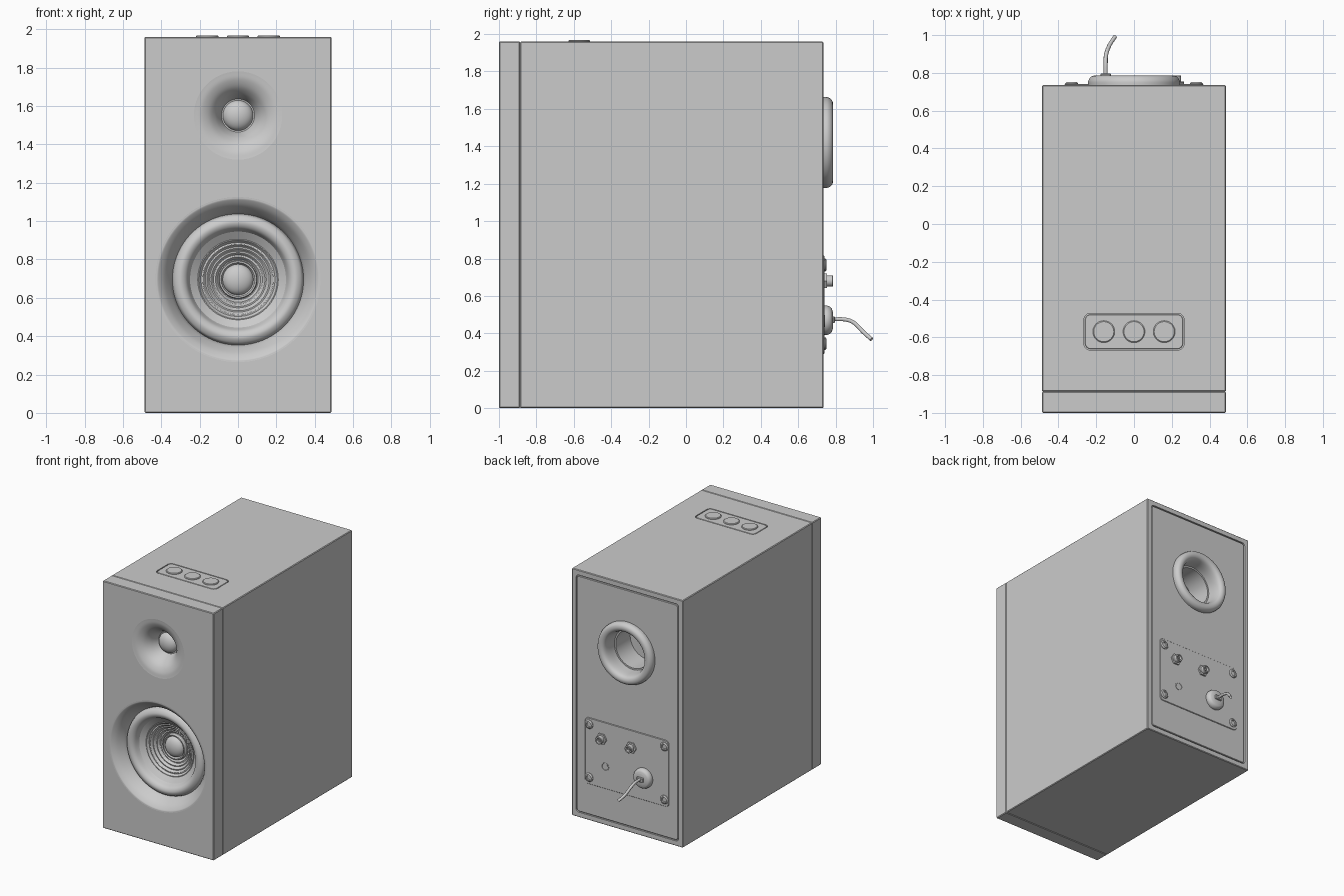
import bpy, bmesh, math
from math import sin, cos, pi
from mathutils import Vector, Matrix

if "Cube" in bpy.data.objects:
    bpy.data.objects.remove(bpy.data.objects["Cube"])

FRONT, BACK, UP = Vector((0, -1, 0)), Vector((0, 1, 0)), Vector((0, 0, 1))


def frame(origin, direction):
    rot = UP.rotation_difference(direction).to_matrix().to_4x4()
    return Matrix.Translation(origin) @ rot


def finish(name, bm, angle=30):
    me = bpy.data.meshes.new(name)
    bm.to_mesh(me)
    bm.free()
    ob = bpy.data.objects.new(name, me)
    bpy.context.collection.objects.link(ob)
    shade(ob, angle)
    return ob


def shade(ob, angle=30):
    bpy.ops.object.select_all(action='DESELECT')
    ob.select_set(True)
    bpy.context.view_layer.objects.active = ob
    bpy.ops.object.shade_smooth_by_angle(angle=math.radians(angle))


def loft(bm, rings):
    rows = [[bm.verts.new(p) for p in ring] for ring in rings]
    n = len(rows[0])
    for a, b in zip(rows, rows[1:]):
        for i in range(n):
            j = (i + 1) % n
            bm.faces.new((a[i], a[j], b[j], b[i]))
    return rows


def lathe(name, profile, origin, direction, segs=96):
    """Revolve (radius, height) points, ordered from the rim to the middle."""
    bm = bmesh.new()
    m = frame(origin, direction)
    loft(bm, [[m @ Vector((r * cos(2 * pi * i / segs), r * sin(2 * pi * i / segs), h))
               for i in range(segs)] for r, h in profile])
    bmesh.ops.remove_doubles(bm, verts=bm.verts, dist=1e-5)
    return finish(name, bm)


def slab(name, w, h, rad, low, high, origin, direction, bev=0.003):
    """Rounded rectangle plate with a chamfered top edge."""
    bm = bmesh.new()
    m = frame(origin, direction)
    rings = []
    for inset, z in ((0, low), (0, high - bev), (bev, high)):
        ring = []
        for k, (sx, sy) in enumerate(((1, 1), (-1, 1), (-1, -1), (1, -1))):
            for i in range(9):
                a = (k + i / 8) * pi / 2
                ring.append(m @ Vector((sx * (w / 2 - rad) + (rad - inset) * cos(a),
                                        sy * (h / 2 - rad) + (rad - inset) * sin(a), z)))
        rings.append(ring)
    rows = loft(bm, rings)
    bm.faces.new(rows[-1])
    bm.faces.new(rows[0][::-1])
    return finish(name, bm)


def box(name, lo, hi, bev=0.005):
    bm = bmesh.new()
    bmesh.ops.create_cube(bm, size=1)
    lo, hi = Vector(lo), Vector(hi)
    for v in bm.verts:
        v.co = Vector((lo[i] + (v.co[i] + 0.5) * (hi[i] - lo[i]) for i in range(3)))
    bmesh.ops.bevel(bm, geom=bm.edges[:], offset=bev, segments=1, affect='EDGES')
    return finish(name, bm)


def cut(ob, cutters):
    for c in cutters:
        mod = ob.modifiers.new('cut', 'BOOLEAN')
        mod.operation, mod.solver, mod.object = 'DIFFERENCE', 'EXACT', c
    dg = bpy.context.evaluated_depsgraph_get()
    me = bpy.data.meshes.new_from_object(ob.evaluated_get(dg))
    ob.modifiers.clear()
    ob.data = me
    shade(ob, 15)


def drill(r, depth, origin, direction):
    return lathe('cutter', [(0, -depth), (r, -depth), (r, 0.1), (0, 0.1)], origin, direction)


def smooth(pts, n=6):
    """Catmull-Rom curve through the points."""
    v = [Vector(p) for p in pts]
    v = [2 * v[0] - v[1]] + v + [2 * v[-1] - v[-2]]
    out = []
    for a, b, c, d in zip(v, v[1:], v[2:], v[3:]):
        for i in range(n):
            t = i / n
            out.append(0.5 * (2 * b + (c - a) * t + (2 * a - 5 * b + 4 * c - d) * t * t
                              + (3 * b - a - 3 * c + d) * t ** 3))
    return out + [v[-2]]


def dome(r, base, height, n=10):
    return [(r * cos(i / n * pi / 2), base + height * sin(i / n * pi / 2)) for i in range(n + 1)]


WOOFER, TWEETER = (0, -1, 0.695), (0, -1, 1.55)
PORT = (0, 0.735, 1.42)
PANEL = (0, -0.57, 1.96)

# Cabinet and front baffle, with pockets for drivers, port and inset panels
cabinet = box('cabinet', (-0.487, -0.887, 0), (0.487, 0.735, 1.96))
baffle = box('front_baffle', (-0.487, -1, 0), (0.487, -0.887, 1.96))
back = slab('back_panel', 0.885, 1.865, 0.02, -0.03, 0, (0, 0.735, 0.98), BACK)
drivers = [drill(0.43, 0.3, WOOFER, FRONT), drill(0.23, 0.2, TWEETER, FRONT)]
port_hole = drill(0.2, 0.35, PORT, BACK)
pockets = [slab('cutter', 0.9, 1.88, 0.025, -0.012, 0.1, (0, 0.735, 0.98), BACK),
           slab('cutter', 0.53, 0.195, 0.035, -0.01, 0.1, PANEL, UP)]
cut(baffle, drivers)
cut(cabinet, drivers + [port_hole] + pockets)
cut(back, [port_hole])
for c in drivers + pockets + [port_hole]:
    bpy.data.objects.remove(c)

# Woofer: bowl, half-roll surround, rippled cone, dust cap
lathe('woofer_bowl', smooth([(0.43, 0), (0.415, -0.004), (0.385, -0.03),
                             (0.355, -0.075), (0.342, -0.105)]), WOOFER, FRONT)
lathe('woofer_surround', smooth([(0.342, -0.105), (0.33, -0.08), (0.3, -0.066),
                                 (0.27, -0.08), (0.25, -0.12)]), WOOFER, FRONT)
cone = []
for i in range(61):
    r = 0.25 - 0.15 * i / 60
    ripple = 0.004 * sin((0.21 - r) / 0.11 * 10 * pi) if r < 0.21 else 0
    cone.append((r, -0.12 - 0.1 * i / 60 + ripple))
lathe('woofer_cone', cone, WOOFER, FRONT)
lathe('woofer_dust_cap', [(0.1, -0.222), (0.1, -0.2), (0.096, -0.194), (0.088, -0.194),
                          (0.084, -0.205)] + dome(0.08, -0.21, 0.045), WOOFER, FRONT)

# Tweeter: horn and dome
lathe('tweeter_horn', smooth([(0.23, 0), (0.19, -0.007), (0.15, -0.028), (0.12, -0.06),
                              (0.1, -0.095), (0.086, -0.13)]) + [(0.07, -0.132)], TWEETER, FRONT)
lathe('tweeter_dome', dome(0.079, -0.132, 0.05), TWEETER, FRONT)

# Top control panel with three buttons
slab('control_panel', 0.518, 0.183, 0.03, -0.011, 0, PANEL, UP, 0.002)
for x in (-0.16, 0, 0.16):
    lathe('button', [(0.058, -0.004), (0.058, 0.004), (0.053, 0.008), (0, 0.008)],
          (x, -0.57, 1.96), UP, 48)

# Rear bass port
lathe('bass_port', smooth([(0.243, -0.005), (0.241, 0.025), (0.225, 0.046), (0.2, 0.05),
                           (0.178, 0.036), (0.167, 0), (0.162, -0.07)])
      + [(0.15, -0.07), (0.15, -0.25), (0, -0.25)], PORT, BACK)

# Amplifier plate with screws, jacks and a small socket
slab('amplifier_plate', 0.735, 0.525, 0.03, -0.005, 0.006, (0, 0.735, 0.553), BACK)
PY = 0.741
for x in (-0.33, 0.33):
    for z in (0.345, 0.765):
        lathe('screw', [(0.034, -0.003), (0.034, 0.004), (0.026, 0.011), (0.018, 0.011),
                        (0.015, 0.004), (0, 0.004)], (x, PY, z), BACK, 32)
for x in (-0.04, 0.22):
    lathe('jack_nut', [(0.045, -0.003), (0.045, 0.012), (0.028, 0.014)], (x, PY, 0.68), BACK, 6)
    lathe('jack', [(0.03, 0), (0.03, 0.042), (0.028, 0.044), (0.018, 0.044), (0.018, 0.02),
                   (0.008, 0.02), (0.008, 0.036), (0, 0.036)], (x, PY, 0.68), BACK, 32)
lathe('small_socket', [(0.032, -0.002), (0.032, 0.002), (0.027, 0.002), (0.025, 0.0005),
                       (0, 0.0005)], (0.19, PY, 0.465), BACK, 32)

# Power cable with its round grommet and clip
lathe('cable_grommet', smooth([(0.078, -0.003), (0.077, 0.018), (0.066, 0.036),
                               (0.045, 0.044)]) + [(0, 0.044)], (-0.15, PY, 0.47), BACK, 48)
box('cable_clip', (-0.178, 0.775, 0.455), (-0.122, 0.796, 0.49), 0.004)
data = bpy.data.curves.new('power_cable', 'CURVE')
data.dimensions, data.bevel_depth, data.bevel_resolution = '3D', 0.011, 3
data.use_fill_caps = True
path = smooth([(-0.15, 0.78, 0.475), (-0.15, 0.85, 0.474), (-0.147, 0.9, 0.455),
               (-0.128, 0.95, 0.405), (-0.1, 0.992, 0.368)])
spline = data.splines.new('POLY')
spline.points.add(len(path) - 1)
for p, co in zip(spline.points, path):
    p.co = (*co, 1)
spline.use_smooth = True
bpy.context.collection.objects.link(bpy.data.objects.new('power_cable', data))
